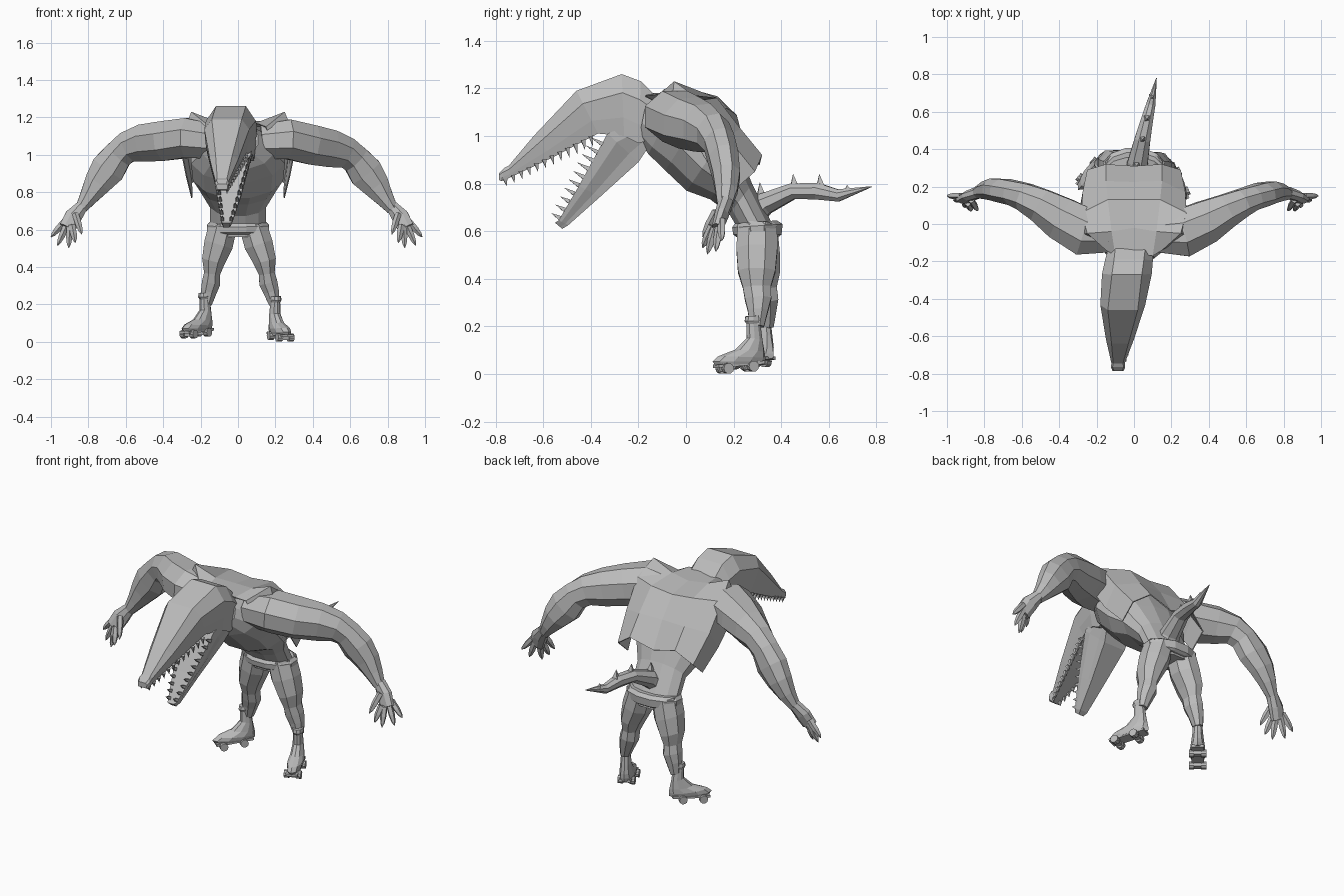
import bpy, bmesh, math
from mathutils import Vector, Matrix

old = bpy.data.objects.get("Cube")
if old:
    bpy.data.objects.remove(old, do_unlink=True)

grey = bpy.data.materials.new("plain grey")
grey.use_nodes = True
grey.diffuse_color = (0.5, 0.5, 0.5, 1)
grey.node_tree.nodes["Principled BSDF"].inputs["Base Color"].default_value = (0.5, 0.5, 0.5, 1)


def finish(name, bm):
    bmesh.ops.recalc_face_normals(bm, faces=bm.faces)
    mesh = bpy.data.meshes.new(name)
    bm.to_mesh(mesh)
    bm.free()
    mesh.materials.append(grey)
    ob = bpy.data.objects.new(name, mesh)
    bpy.context.collection.objects.link(ob)
    return ob


def add_loft(bm, rings, closed=True):
    rows = [[bm.verts.new(p) for p in ring] for ring in rings]
    n = len(rows[0])
    for a, b in zip(rows, rows[1:]):
        for i in range(n if closed else n - 1):
            j = (i + 1) % n
            bm.faces.new((a[i], a[j], b[j], b[i]))
    if closed:
        bm.faces.new(rows[0])
        bm.faces.new(rows[-1])


def loft(name, rings, closed=True):
    bm = bmesh.new()
    add_loft(bm, rings, closed)
    return finish(name, bm)


def ellipse(c, u, v, n):
    angles = [2 * math.pi * (i + 0.5) / n for i in range(n)]
    return [c + u * math.cos(a) + v * math.sin(a) for a in angles]


def span_rings(rows, n=12):
    """Rings set by front (y, z), back (y, z), half width and centre x."""
    out = []
    for fy, fz, by, bz, hw, cx in rows:
        f, b = Vector((cx, fy, fz)), Vector((cx, by, bz))
        out.append(ellipse((f + b) / 2, Vector((hw, 0, 0)), (b - f) / 2, n))
    return out


def tube_rings(path, n=8, ref=(0, 1, 0)):
    """Rings across a path of (x, y, z, radius toward ref, other radius)."""
    pts = [Vector(p[:3]) for p in path]
    out = []
    for i, p in enumerate(path):
        t = (pts[min(i + 1, len(pts) - 1)] - pts[max(i - 1, 0)]).normalized()
        side = t.cross(Vector(ref)).normalized()
        out.append(ellipse(pts[i], side.cross(t) * p[3], side * p[4], n))
    return out


def add_spike(bm, base, direction, length, r, n=4):
    tip = Vector(base) + Vector(direction).normalized() * length
    add_loft(bm, tube_rings([(*base, r, r), (*tip, r * .03, r * .03)], n, (1, 0.1, 0)))


def jaw_rings(rows):
    """Eight sided jaw sections: top (y, z), bottom (y, z), top and bottom half widths, centre x."""
    out = []
    for ty, tz, by, bz, wt, wb, cx in rows:
        half = [(0, wb * .88), (.3, wb * .95), (.7, max(wb, wt)), (1, wt)]
        corners = half + [(f, -w) for f, w in reversed(half)]
        out.append([Vector((cx + w, by + (ty - by) * f, bz + (tz - bz) * f)) for f, w in corners])
    return out


# Torso and hips
loft("torso", span_rings([
    (-.20, .98, -.16, 1.18, .12, -.01), (-.16, .92, -.04, 1.15, .20, 0),
    (-.09, .85, .09, 1.13, .26, 0), (0, .765, .18, 1.03, .25, 0),
    (.10, .73, .23, .93, .21, 0), (.18, .67, .28, .80, .155, 0),
    (.21, .62, .36, .64, .155, 0), (.22, .56, .38, .56, .14, 0)]))
loft("belt", span_rings([
    (.21, .575, .39, .575, .155, 0), (.195, .585, .405, .585, .17, 0),
    (.19, .615, .41, .63, .172, 0), (.205, .635, .385, .645, .155, 0)]))

# Open vest draped over the back, with a ragged hem
half_rows = [
    [(0, -.16, 1.18), (.10, -.17, 1.17), (.15, -.14, 1.15), (.17, -.12, 1.08)],
    [(0, -.02, 1.17), (.12, -.04, 1.18), (.25, -.05, 1.23), (.29, -.06, 1.13)],
    [(0, .13, 1.145), (.14, .13, 1.16), (.28, .06, 1.15), (.30, .03, .99)],
    [(0, .225, 1.03), (.15, .23, 1.03), (.275, .17, 1.0), (.28, .09, .89)],
    [(0, .31, .88), (.15, .32, .92), (.25, .29, .85), (.25, .20, .77)]]
vest = loft("vest", [[Vector((-x, y, z)) for x, y, z in reversed(r[1:])] + [Vector(p) for p in r]
                     for r in half_rows], closed=False)
thick = vest.modifiers.new("Thickness", "SOLIDIFY")
thick.thickness = .006

# Head with upper jaw, and dropped lower jaw
loft("head", jaw_rings([
    (-.13, 1.17, -.16, .98, .08, .12, -.02), (-.19, 1.23, -.20, .97, .08, .128, -.027),
    (-.27, 1.26, -.26, 1.0, .08, .133, -.038), (-.46, 1.19, -.37, 1.01, .08, .12, -.06),
    (-.64, 1.0, -.56, .91, .045, .075, -.075), (-.745, .875, -.74, .825, .026, .036, -.085),
    (-.765, .865, -.775, .81, .03, .038, -.085), (-.785, .845, -.785, .815, .022, .03, -.085)]))
loft("lower_jaw", jaw_rings([
    (-.2, 1.06, -.16, .95, .10, .09, -.02), (-.33, 1.01, -.20, .89, .10, .08, -.03),
    (-.45, .79, -.36, .745, .065, .05, -.048), (-.535, .645, -.495, .625, .03, .028, -.06),
    (-.55, .635, -.52, .61, .02, .018, -.062)]))


def teeth(name, start, end, w0, w1, direction, length, count):
    bm = bmesh.new()
    a, b = Vector(start), Vector(end)
    for i in range(count):
        t = i / (count - 1)
        for s in (-1, 1):
            p = a.lerp(b, t) + Vector((s * (w0 + (w1 - w0) * t), 0, 0))
            add_spike(bm, p, direction, length * (1.1 - .35 * t), .013)
    finish(name, bm)


teeth("upper_teeth", (-.05, -.40, 1.0), (-.085, -.76, .82), .095, .026, (0, .2, -1), .042, 12)
teeth("lower_teeth", (-.03, -.35, .965), (-.06, -.53, .655), .09, .024, (0, -.87, .5), .055, 10)

# Arms and hands, the left elbow carried a little lower and further forward
arm = [(.13, -.05, 1.07, .11, .10), (.27, -.04, 1.09, .14, .115), (.39, .03, 1.075, .125, .115),
       (.50, .10, 1.065, .098, .108), (.585, .145, 1.045, .08, .09), (.64, .165, 1.0, .07, .085),
       (.695, .178, .925, .068, .10), (.75, .185, .85, .062, .08), (.795, .18, .78, .05, .055),
       (.838, .168, .715, .033, .034)]
palm = [(.835, .168, .725, .033, .034), (.88, .15, .67, .03, .05), (.912, .13, .61, .023, .048)]
fingers = [((.935, .15, .635), (1, .15, .56)), ((.92, .14, .615), (.965, .125, .515)),
           ((.90, .12, .605), (.905, .09, .503)), ((.885, .105, .61), (.87, .07, .53)),
           ((.865, .12, .67), (.835, .07, .575))]
for side, s in (("left", 1), ("right", -1)):
    def place(rings):
        if s < 0:
            return [[Vector((-p.x, p.y, p.z)) for p in ring] for ring in rings]
        return [[Vector((p.x * .985, p.y, p.z)) for p in ring] for ring in rings]

    drops = [.035 * max(0, 1 - abs(p[0] - .55) / .35) if s > 0 else 0 for p in arm]
    loft(side + "_arm", place(tube_rings(
        [(x, y - d, z - d, r, q) for (x, y, z, r, q), d in zip(arm, drops)])))
    bm = bmesh.new()
    add_loft(bm, place(tube_rings(palm)))
    for base, tip in fingers:
        a, b = Vector(base), Vector(tip)
        path = [(*a.lerp(b, t), r, r) for t, r in ((-.15, .018), (.45, .018), (.8, .012), (1, .002))]
        add_loft(bm, place(tube_rings(path, 5)))
    finish(side + "_hand", bm)

# Legs, the right one set a little further back
leg = [(.08, .30, .62, .09, .08), (.11, .298, .52, .093, .083), (.142, .297, .43, .085, .066),
       (.152, .298, .365, .064, .046), (.16, .303, .315, .06, .053), (.176, .302, .265, .046, .045),
       (.19, .298, .20, .032, .029)]
boot = [(-.032, .245, .036, .245, .03, 0), (-.038, .225, .04, .225, .032, 0),
        (-.03, .212, .032, .212, .026, 0), (-.034, .155, .036, .14, .03, 0),
        (-.09, .11, .042, .09, .037, 0), (-.17, .088, .044, .065, .043, 0),
        (-.198, .068, .042, .05, .04, 0), (-.185, .05, .04, .045, .036, 0)]
for side, s, back, turn, lift in (("left", 1, 0, 23, 0), ("right", -1, .04, 40, .018)):
    ankle_x = .193 if s > 0 else .168
    loft(side + "_leg", [[Vector(((p.x + (.62 - p.z) * (ankle_x - .19) * 2.4) * s,
                                  p.y + (.62 - p.z) * back * 2.4, p.z)) for p in r]
                         for r in tube_rings(leg)])
    foot = (Matrix.Translation((s * ankle_x, .298 + back, lift))
            @ Matrix.Rotation(math.radians(s * turn), 4, "Z") @ Matrix.Rotation(.08, 4, "X"))
    loft(side + "_boot", span_rings(boot, 10)).matrix_world = foot
    # Skate plate, axles and wheels
    bm = bmesh.new()
    plate = Matrix.Translation((0, -.078, .047)) @ Matrix.Diagonal((.066, .21, .014, 1))
    bmesh.ops.create_cube(bm, size=1, matrix=plate)
    wheels = bmesh.new()
    for y in (-.145, -.03):
        bmesh.ops.create_cube(bm, size=1, matrix=Matrix.Translation((0, y, .034))
                              @ Matrix.Diagonal((.06, .03, .022, 1)))
        for x in (-.033, .033):
            bmesh.ops.create_cone(wheels, cap_ends=True, segments=10, radius1=.023, radius2=.023,
                                  depth=.028, matrix=Matrix.Translation((x, y, .035))
                                  @ Matrix.Rotation(math.pi / 2, 4, "Y"))
    finish(side + "_skate_plate", bm).matrix_world = foot
    finish(side + "_skate_wheels", wheels).matrix_world = foot

# Tail with a row of spikes
loft("tail", tube_rings([
    (.005, .25, .64, .065, .072), (.02, .33, .715, .05, .058), (.045, .45, .768, .036, .046),
    (.068, .55, .768, .038, .036), (.09, .64, .75, .028, .027), (.12, .78, .787, .002, .002)],
    8, (0, 0, 1)))
bm = bmesh.new()
for base in ((.015, .315, .755), (.046, .455, .79), (.07, .565, .79), (.098, .68, .765)):
    add_spike(bm, base, (0, -.1, 1), .05 if base[1] < .6 else .03, .022)
finish("tail_spikes", bm)
